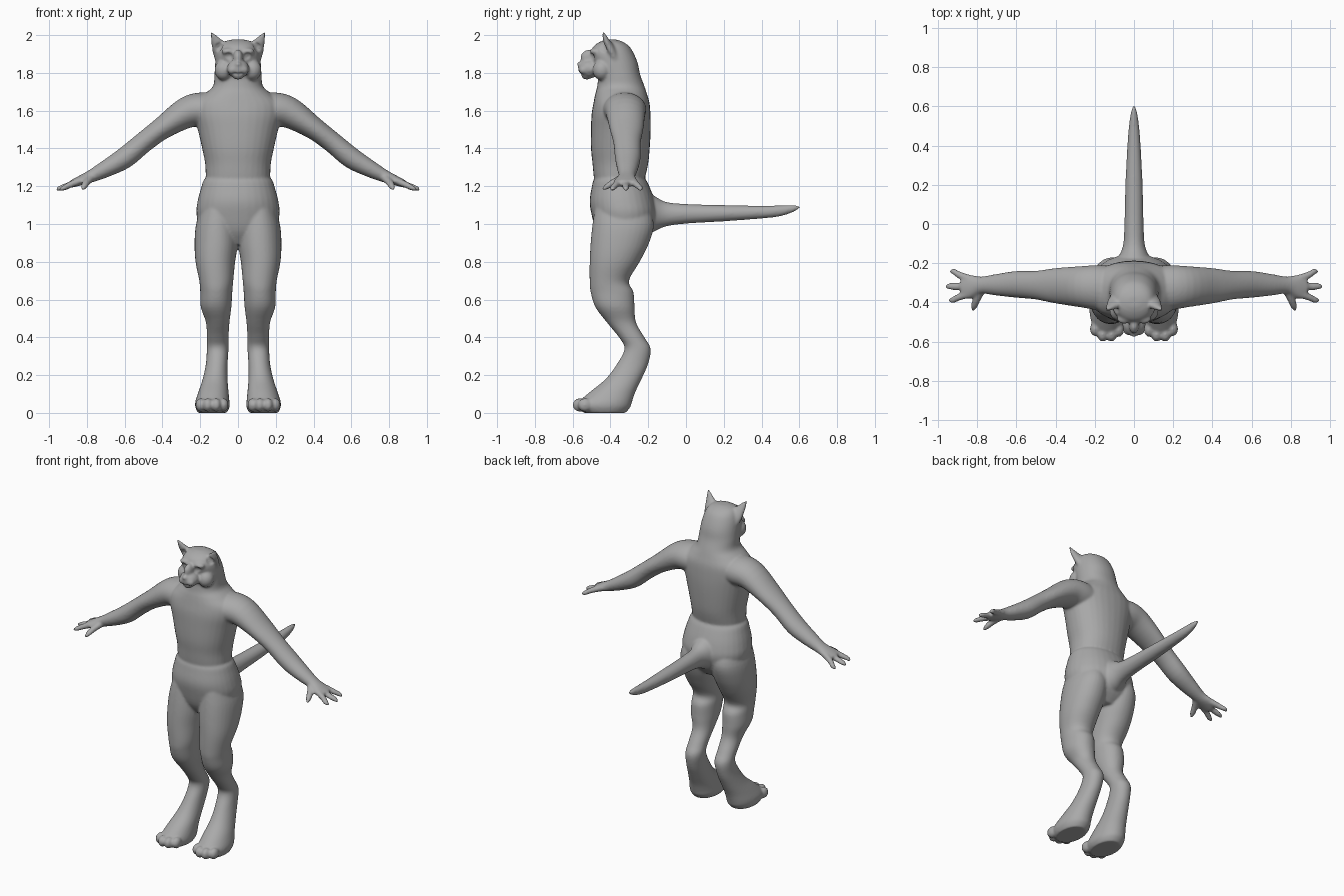
import bpy, bmesh, math
from mathutils import Vector, Matrix

bm = bmesh.new()
X, Y, Z = Vector((1, 0, 0)), Vector((0, 1, 0)), Vector((0, 0, 1))


def spline(rows, k=4):
    """Catmull-Rom interpolation of rows of numbers."""
    out = []
    for i in range(len(rows) - 1):
        p0, p1, p2, p3 = rows[max(i - 1, 0)], rows[i], rows[i + 1], rows[min(i + 2, len(rows) - 1)]
        for j in range(k):
            t = j / k
            out.append([0.5 * (2 * b + (c - a) * t + (2 * a - 5 * b + 4 * c - d) * t * t
                               + (3 * b - a - 3 * c + d) * t ** 3)
                        for a, b, c, d in zip(p0, p1, p2, p3)])
    return out + [list(rows[-1])]


def tube(rows, u, tangent=None, n=32, power=1.0):
    """Loft rings (x, y, z, half size along u, half size across)."""
    rows = spline(rows)
    pts = [Vector(r[:3]) for r in rows]
    rings = []
    for i, r in enumerate(rows):
        t = tangent or (pts[min(i + 1, len(pts) - 1)] - pts[max(i - 1, 0)]).normalized()
        v = t.cross(u).normalized()
        ring = []
        for j in range(n):
            a = 2 * math.pi * j / n
            c, s = math.cos(a), math.sin(a)
            c = math.copysign(abs(c) ** power, c)
            s = math.copysign(abs(s) ** power, s)
            ring.append(bm.verts.new(pts[i] + u * (c * r[3]) + v * (s * r[4])))
        rings.append(ring)
    for a, b in zip(rings, rings[1:]):
        for j in range(n):
            bm.faces.new((a[j], a[(j + 1) % n], b[(j + 1) % n], b[j]))
    bm.faces.new(rings[0][::-1])
    bm.faces.new(rings[-1])


def slices(rows, power=1.0):
    """Loft level slices (z, x0, x1, y0, y1)."""
    tube([((a + b) / 2, (c + d) / 2, z, abs(b - a) / 2, (d - c) / 2) for z, a, b, c, d in rows],
         X, Z, power=power)


def ball(c, r):
    bmesh.ops.create_uvsphere(bm, u_segments=20, v_segments=12, radius=1,
                              matrix=Matrix.Translation(c) @ Matrix.Diagonal((*r, 1)))


# Pelvis
slices([(z, -w, w, f, b) for z, w, f, b in [
    (.89, .09, -.43, -.24), (.96, .19, -.475, -.18), (1.05, .22, -.50, -.155),
    (1.12, .214, -.51, -.165), (1.19, .196, -.50, -.19), (1.235, .18, -.488, -.213),
    (1.25, .15, -.46, -.24)]], .92)
# Chest, neck and skull
slices([(z, -w, w, f, b) for z, w, f, b in [
    (1.15, .16, -.47, -.24), (1.24, .17, -.487, -.218), (1.32, .174, -.495, -.20),
    (1.40, .19, -.503, -.192), (1.50, .213, -.503, -.187), (1.58, .235, -.50, -.188),
    (1.64, .23, -.49, -.193), (1.69, .175, -.48, -.207), (1.73, .132, -.47, -.22),
    (1.79, .125, -.467, -.242), (1.85, .121, -.49, -.255), (1.90, .115, -.505, -.275),
    (1.94, .10, -.49, -.30), (1.965, .075, -.455, -.335), (1.977, .03, -.42, -.37)]], .92)
# Tail
tube([(0, y, z, w, h) for y, z, w, h in [
    (-.26, 1.05, .12, .12), (-.18, 1.055, .085, .10), (-.11, 1.052, .056, .066),
    (0, 1.054, .049, .052), (.2, 1.057, .044, .043), (.4, 1.063, .034, .034),
    (.5, 1.07, .026, .029), (.57, 1.082, .016, .018), (.605, 1.09, .004, .005)]], X, Y)
# Muzzle, nose, bridge and chin
ball((0, -.51, 1.822), (.06, .062, .05))
ball((0, -.564, 1.846), (.018, .014, .013))
ball((0, -.515, 1.878), (.027, .045, .045))
ball((0, -.525, 1.784), (.03, .028, .02))

for s in (1, -1):
    # Leg with long hind foot
    slices([(z, s * a, s * b, f, k) for z, a, b, f, k in [
        (1.10, .02, .19, -.48, -.20), (1.0, 0, .222, -.495, -.17), (.90, 0, .23, -.505, -.195),
        (.80, .015, .225, -.51, -.245), (.70, .025, .205, -.51, -.302),
        (.64, .03, .20, -.505, -.278), (.56, .035, .197, -.48, -.272),
        (.48, .045, .17, -.42, -.265), (.40, .05, .165, -.355, -.22),
        (.34, .05, .165, -.325, -.187), (.26, .055, .17, -.365, -.20),
        (.18, .055, .187, -.425, -.235), (.11, .05, .21, -.51, -.268),
        (.06, .045, .226, -.565, -.285), (.03, .045, .226, -.57, -.295),
        (0, .06, .212, -.54, -.32)]], .95)
    # Toes
    for x, y in ((.077, -.538), (.115, -.563), (.16, -.563), (.198, -.535)):
        ball((s * x, y, .042), (.027, .038, .036))
    # Arm
    tube([(s * x, y, z, w, h) for x, y, z, w, h in [
        (.08, -.33, 1.59, .11, .09), (.18, -.325, 1.605, .115, .092),
        (.27, -.32, 1.59, .105, .083), (.40, -.315, 1.508, .09, .06),
        (.50, -.312, 1.432, .073, .055), (.60, -.308, 1.35, .068, .056),
        (.70, -.31, 1.292, .055, .045), (.78, -.312, 1.252, .044, .033),
        (.84, -.32, 1.228, .062, .025), (.88, -.32, 1.212, .055, .02)]], Y)
    # Fingers and thumb
    for y0, y1, x1 in ((-.28, -.243, .94), (-.32, -.318, .962), (-.355, -.388, .945)):
        tube([(s * .84, y0, 1.228, .022, .02), (s * .89, (y0 + y1) / 2, 1.207, .02, .017),
              (s * (x1 - .02), y1, 1.19, .017, .014), (s * x1, y1, 1.18, .007, .006)], Y, n=16)
    tube([(s * .775, -.335, 1.245, .025, .022), (s * .80, -.38, 1.222, .022, .019),
          (s * .815, -.42, 1.198, .018, .015), (s * .82, -.442, 1.182, .007, .006)], X, n=16)
    # Ear
    tube([(s * .075, -.38, 1.89, .052, .03), (s * .095, -.40, 1.93, .045, .024),
          (s * .117, -.422, 1.97, .027, .017), (s * .143, -.438, 2.016, .005, .006)],
         Vector((s * .9, .1, -.42)).normalized(), n=20)
    # Whisker pad, cheek and brow
    ball((s * .026, -.542, 1.815), (.03, .026, .024))
    ball((s * .075, -.445, 1.815), (.05, .05, .055))
    ball((s * .05, -.482, 1.913), (.038, .028, .02))

bmesh.ops.recalc_face_normals(bm, faces=bm.faces)
mesh = bpy.data.meshes.new("cat_body")
bm.to_mesh(mesh)
bm.free()
body = bpy.data.objects.new("cat_body", mesh)
bpy.context.collection.objects.link(body)
bpy.context.view_layer.objects.active = body
body.select_set(True)

# Fuse all parts into one smooth skin
m = body.modifiers.new("fuse", 'REMESH')
m.mode, m.voxel_size = 'VOXEL', .007
bpy.ops.object.modifier_apply(modifier="fuse")
m = body.modifiers.new("soften", 'SMOOTH')
m.factor, m.iterations = .5, 9
bpy.ops.object.modifier_apply(modifier="soften")

# Eye sockets, eyeballs, mouth line, ear hollows (x, y, z, radius, push)
marks = [(.05, -.505, 1.887, .028, -.012), (.05, -.50, 1.885, .014, .007),
         (.096, -.43, 1.935, .032, -.014)]
marks += [(.008 + .009 * i, -.56 + .003 * i * i, 1.793 + .0025 * i, .014, -.004) for i in range(5)]
for x, y, z, r, push in marks:
    for v in body.data.vertices:
        if v.co.z < 1.7:
            continue
        d = ((abs(v.co.x) - x) ** 2 + (v.co.y - y) ** 2 + (v.co.z - z) ** 2) / r ** 2
        if d < 1 and v.normal.y < .2:
            v.co += v.normal * push * (1 - d) ** 2

grey = bpy.data.materials.new("plain grey")
grey.diffuse_color = (.4, .4, .4, 1)
body.data.materials.clear()
body.data.materials.append(grey)
bpy.ops.object.shade_smooth()
